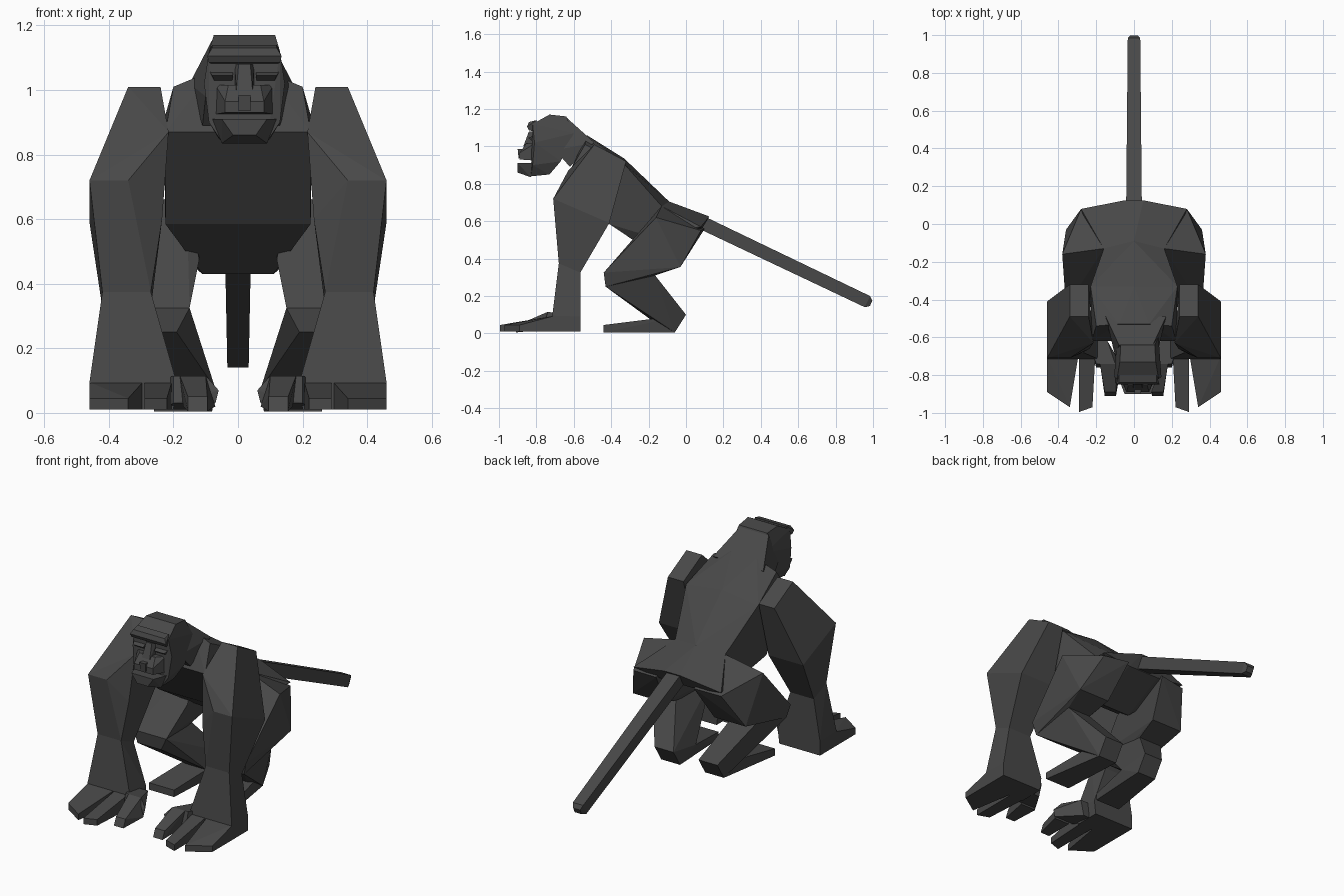
import bpy
import bmesh
import math
from mathutils import Vector

default_cube = bpy.data.objects.get("Cube")
if default_cube:
    bpy.data.objects.remove(default_cube, do_unlink=True)

# One dark fur colour for the whole animal
fur = bpy.data.materials.new("dark_fur")
fur.use_nodes = True
fur_colour = (.065, .065, .065, 1)
fur.diffuse_color = fur_colour
fur.node_tree.nodes["Principled BSDF"].inputs["Base Color"].default_value = fur_colour
fur.node_tree.nodes["Principled BSDF"].inputs["Roughness"].default_value = .9


def across(inner, outer, y, z):
    """Two corners at the same depth and height."""
    return [(inner, y, z), (outer, y, z)]


def faceted_block(name, corners):
    """Flat-sided convex block wrapped around its corners."""
    mesh = bpy.data.meshes.new(name)
    bm = bmesh.new()
    for corner in corners:
        bm.verts.new(corner)
    result = bmesh.ops.convex_hull(bm, input=bm.verts[:], use_existing_faces=False)
    unused = set(result["geom_interior"]) | set(result["geom_unused"])
    loose = [item for item in unused if isinstance(item, bmesh.types.BMVert)]
    bmesh.ops.delete(bm, geom=loose, context="VERTS")
    bmesh.ops.dissolve_limit(bm, angle_limit=math.radians(4),
                             verts=bm.verts[:], edges=bm.edges[:])
    bmesh.ops.recalc_face_normals(bm, faces=bm.faces[:])
    bm.to_mesh(mesh)
    bm.free()
    mesh.materials.append(fur)
    block = bpy.data.objects.new(name, mesh)
    bpy.context.collection.objects.link(block)
    return block


def central_block(name, half_corners, centre=0):
    """Symmetrical block on the body's midline, given one half of it."""
    corners = set()
    for x, y, z in half_corners:
        corners.add((x, y, z))
        corners.add((-x, y, z))
    block = faceted_block(name, sorted(corners))
    block.location.x = centre
    return block


def paired_block(name, corners):
    """Block on the left, repeated on the right."""
    block = faceted_block(name, corners)
    mirror = block.modifiers.new("other_side", "MIRROR")
    mirror.use_axis[0] = True
    return block


# Torso: sloping sections that share their rims
chest_front = [(.08, -.53, 1.06), (.2, -.54, 1.01), (.225, -.62, .87)]
chest_back = [(0, -.33, .935), (.23, -.33, .905), (.225, -.41, .585)]
waist = [(0, -.09, .705), (.16, -.13, .68), (.18, -.23, .53), (.11, -.18, .43)]
rump = [(.05, .125, .625), (.28, .08, .57), (.1, .08, .55)]
central_block("chest", chest_front + chest_back)
central_block("waist", chest_back + waist)
central_block("pelvis", waist + rump)

# Neck and skull, set slightly to the left of the midline
head_x = .02
central_block("neck", [(.09, -.64, 1.155), (.1, -.56, 1.08), (.16, -.49, 1.02),
                       (.12, -.62, .89), (.11, -.7, .98)], head_x / 2)
central_block("skull", [(.095, -.73, 1.17), (.09, -.64, 1.16), (.11, -.82, 1.12),
                        (.125, -.81, 1.02), (.11, -.82, .9), (.07, -.83, .84),
                        (.08, -.73, .85), (.11, -.67, .92), (.11, -.6, 1.07)], head_x)

# Face: heavy brow, nose, muzzle and jaw
central_block("brow", [(.1, -.84, 1.13), (.115, -.85, 1.105), (.11, -.84, 1.085),
                       (.1, -.8, 1.14), (.1, -.8, 1.08)], head_x)
central_block("nose_bridge", [(.018, -.84, 1.08), (.025, -.87, 1.0),
                              (.03, -.81, 1.08), (.03, -.81, 1.0)], head_x)
central_block("muzzle", [(.05, -.855, 1.015), (.06, -.89, .965), (.06, -.89, .93),
                         (.09, -.82, .925), (.09, -.81, 1.015)], head_x)
central_block("nostril_ridge", [(.018, -.9, .985), (.018, -.895, .935),
                                (.018, -.85, .985)], head_x)
central_block("lower_jaw", [(.07, -.9, .91), (.035, -.9, .86), (.07, -.83, .835),
                            (.1, -.82, .91)], head_x)
for side, name in ((-1, "right_lower_eyelid"), (1, "left_lower_eyelid")):
    lid = [(side * x, y, z) for x, y, z in
           across(.035, .1, -.845, 1.045) + across(.035, .11, -.81, 1.06)
           + across(.04, .09, -.81, 1.02)]
    faceted_block(name, lid).location.x = head_x

# Arms: shoulder to wrist, then a flared lower arm
wrist = across(.27, .42, -.68, .375) + across(.27, .42, -.565, .325)
shoulder = across(.24, .34, -.49, 1.01) + across(.24, .34, -.32, .92)
elbow = across(.34, .46, -.71, .72) + across(.24, .46, -.41, .59)
armpit = [(.215, -.63, .87), (.235, -.66, .6)]
paired_block("arms", shoulder + armpit + elbow + wrist)
palm = across(.19, .46, -.715, .095) + across(.19, .46, -.565, .09)
sole = across(.2, .46, -.715, .01) + across(.2, .46, -.565, .01)
paired_block("lower_arms", wrist + palm + sole)


# Fingers taper forward from the knuckles
def finger(name, base, tip, tip_y, slant):
    knuckle = across(*base, -.7, .095) + across(*base, -.7, .01)
    inner, outer = tip
    end = []
    for height in (.01, .045):
        end += [(inner, tip_y, height), (outer, tip_y + slant, height)]
    paired_block(name, knuckle + end)


finger("outer_fingers", (.295, .46), (.34, .46), -.97, .08)
finger("middle_fingers", (.205, .29), (.22, .29), -.97, -.025)
paired_block("thumb_knuckles",
             across(.14, .24, -.62, .1) + across(.16, .24, -.62, .01)
             + across(.1, .2, -.74, .115) + across(.07, .2, -.76, .03)
             + [(.06, -.76, .07)])
paired_block("thumb_tips",
             across(.1, .18, -.74, .115) + across(.07, .17, -.76, .02)
             + across(.095, .155, -.89, .05) + across(.095, .155, -.91, .005))

# Folded hind legs
hip = [(.16, -.13, .68), (.38, -.16, .62), (.28, .08, .55), (.12, .1, .56)]
haunch = across(.16, .36, -.03, .355) + across(.12, .37, -.29, .475)
knee = across(.15, .36, -.44, .325) + across(.19, .34, -.43, .25)
knee_back = across(.18, .33, -.165, .31)
paired_block("thighs", hip + haunch + knee + knee_back)
ankle = across(.07, .19, -.19, .075) + across(.08, .2, 0, .1)
heel = across(.08, .2, -.06, .005)
paired_block("shins", knee + knee_back + ankle + heel)
toes = across(.1, .26, -.44, .045) + across(.1, .26, -.44, .005)
paired_block("feet", ankle + heel + toes)

# Straight tail sloping down to a blunt tip
root = Vector((0, .1, .585))
tip = Vector((0, .97, .17))
along = (tip - root).normalized()
upward = Vector((0, -along.z, along.y))
tail = []
for place, width, height in ((root - along * .08, .042, .036), (tip, .033, .033),
                             (tip + along * .022, .022, .016)):
    for lift in (-1, 1):
        point = place + upward * height * lift
        tail.append((width, point.y, point.z))
central_block("tail", tail)
